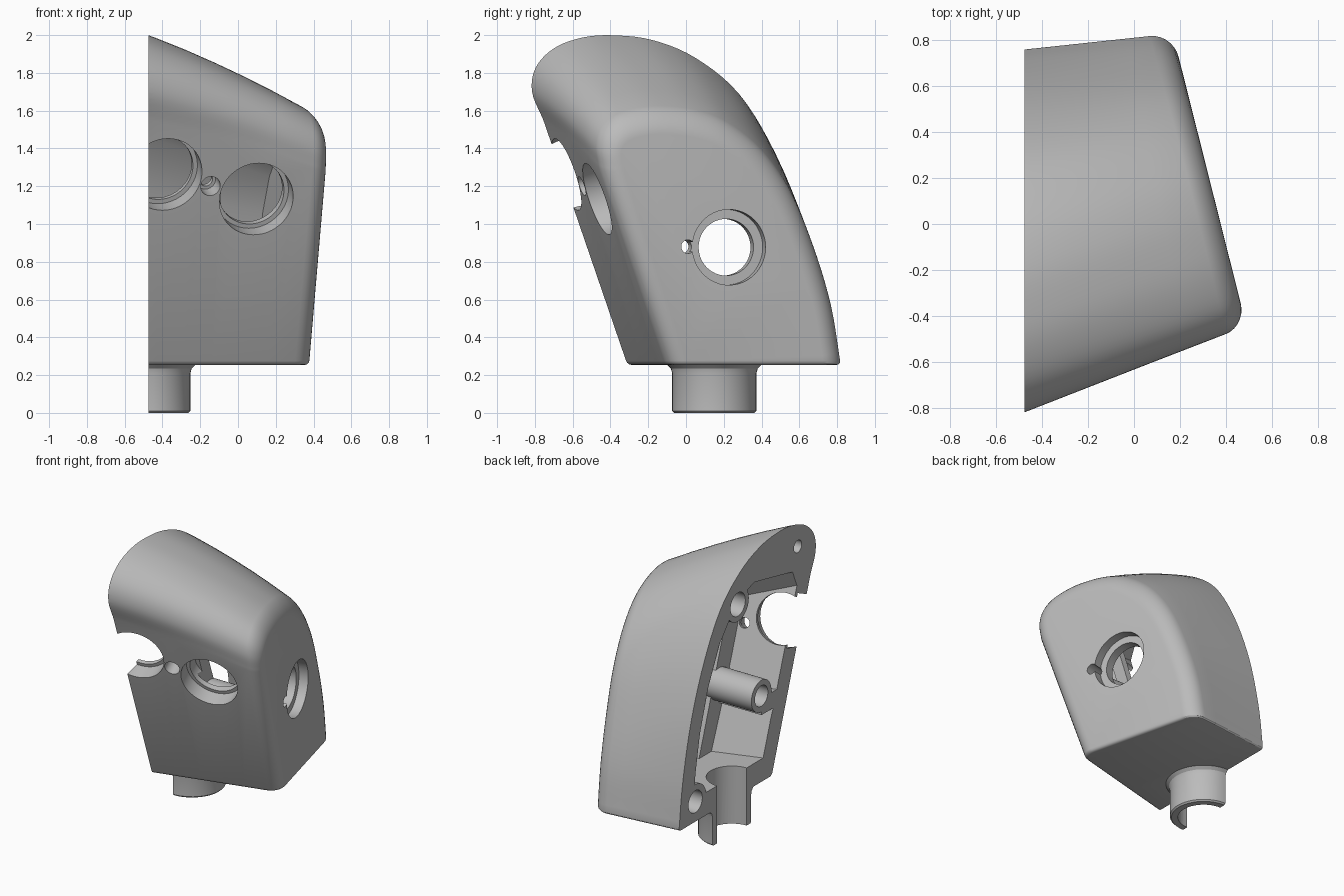
import bpy, bmesh, math
from mathutils import Vector, Matrix

if "Cube" in bpy.data.objects:
    bpy.data.objects.remove(bpy.data.objects["Cube"])

CUT_X = -0.475                      # flat open split plane
BASE = 0.254                        # underside of the housing

grey = bpy.data.materials.new("grey plastic")
grey.diffuse_color = (0.5, 0.5, 0.5, 1)
grey.use_nodes = True
grey.node_tree.nodes["Principled BSDF"].inputs["Base Color"].default_value = grey.diffuse_color


def new_object(name, bm):
    bmesh.ops.recalc_face_normals(bm, faces=bm.faces)
    mesh = bpy.data.meshes.new(name)
    bm.to_mesh(mesh)
    bm.free()
    mesh.materials.append(grey)
    ob = bpy.data.objects.new(name, mesh)
    bpy.context.collection.objects.link(ob)
    return ob


def combine(target, other, operation):
    """Apply a boolean and discard the helper."""
    mod = target.modifiers.new("boolean", 'BOOLEAN')
    mod.operation = operation
    mod.solver = 'EXACT'
    mod.object = other
    bpy.context.view_layer.objects.active = target
    bpy.ops.object.modifier_apply(modifier=mod.name)
    bpy.data.objects.remove(other)


def cylinder(name, point, direction, radius, start, end, sides=48):
    d = Vector(direction).normalized()
    bm = bmesh.new()
    m = Matrix.Translation(Vector(point) + d * (start + end) / 2) @ \
        d.to_track_quat('Z', 'Y').to_matrix().to_4x4()
    bmesh.ops.create_cone(bm, cap_ends=True, segments=sides, radius1=radius,
                          radius2=radius, depth=end - start, matrix=m)
    return new_object(name, bm)


def box(name, low, high, shear=0.0):
    """Box whose y position can lean with height."""
    low, high = Vector(low), Vector(high)
    bm = bmesh.new()
    bmesh.ops.create_cube(bm, size=1, matrix=Matrix.Translation((low + high) / 2)
                          @ Matrix.Diagonal((*(high - low), 1)))
    for v in bm.verts:
        v.co.y += shear * (v.co.z - BASE)
    return new_object(name, bm)


def smooth(points, steps=5):
    """Catmull-Rom curve through the points."""
    pts = [Vector(p) for p in points]
    pts = [2 * pts[0] - pts[1]] + pts + [2 * pts[-1] - pts[-2]]
    out = []
    for a, b, c, d in zip(pts, pts[1:], pts[2:], pts[3:]):
        for i in range(steps):
            t = i / steps
            out.append(0.5 * (2 * b + (c - a) * t + (2 * a - 5 * b + 4 * c - d) * t * t
                              + (3 * b - a - 3 * c + d) * t ** 3))
    return out + [pts[-2]]


def side_x(y):
    return 0.18 + (0.78 - y) * 0.252


def loft(inner, outer, inset, bulge=0.0, rounding=0.0):
    """Rings from the split-plane profile (y, z) to the slanted side plane,
    with a crown along the top and an optional rounded side edge."""
    n = len(inner)
    cols = []
    for i, (p, q) in enumerate(zip(inner, outer)):
        p3 = Vector((CUT_X, p[0], p[1]))
        q3 = Vector((side_x(q[0]) - inset, q[0], q[1]))
        w = min(1, max(0, (q[1] - .8) / .6))
        w = bulge * w * w * (3 - 2 * w)

        def at(t):
            return p3.lerp(q3, t) + Vector((0, 0, 4 * w * t * (1 - t)))
        if not rounding:
            cols.append([at(-.12), at(1)])
            continue
        # inward direction within the side plane
        if i in (0, n - 1):
            dy, dz = (1, 0) if i == 0 else (-1, 0)
        else:
            tan = (Vector(outer[i + 1]) - Vector(outer[i])).normalized() + \
                  (Vector(outer[i]) - Vector(outer[i - 1])).normalized()
            tan.normalize()
            dy, dz = tan.y, -tan.x
        b = q3 + Vector((-.252 * dy, dy, dz)) * rounding
        end = 1 - rounding / (q3 - p3).length
        a = at(end)
        col = [at(-.12 + (end + .12) * k / 6) for k in range(6)]
        for k in range(8):
            u = k / 7
            w0, w1, w2 = (1 - u) ** 2, 1.45 * u * (1 - u), u * u
            col.append((a * w0 + q3 * w1 + b * w2) / (w0 + w1 + w2))
        cols.append(col)
    bm = bmesh.new()
    rings = [[bm.verts.new(c[k]) for c in cols] for k in range(len(cols[0]))]
    for r, s in zip(rings, rings[1:]):
        for i in range(n):
            j = (i + 1) % n
            bm.faces.new((r[i], r[j], s[j], s[i]))
    bm.faces.new(rings[0])
    bm.faces.new(rings[-1])
    return bm


# Outer body: curved hood lofted between two profiles
split = [(-.755, 1.55), (-.815, 1.70), (-.795, 1.83), (-.70, 1.93), (-.56, 1.985),
         (-.40, 2.0), (-.18, 1.975), (.05, 1.88), (.28, 1.69), (.47, 1.38),
         (.62, 1.0), (.715, .6), (.76, BASE)]
side = [(-.43, 1.26), (-.443, 1.37), (-.42, 1.46), (-.35, 1.53), (-.23, 1.567),
        (-.09, 1.575), (.08, 1.552), (.24, 1.487), (.41, 1.35), (.56, 1.145),
        (.68, .87), (.775, .57), (.83, BASE)]
bm = loft([(-.31, BASE)] + smooth(split), [(-.085, BASE)] + smooth(side), 0, .024, .1)

# Small round along the base
bmesh.ops.recalc_face_normals(bm, faces=bm.faces)
base = [e for e in bm.edges if all(v.co.z < BASE + .005 for v in e.verts)
        and sum(abs(f.normal.z) > .9 for f in e.link_faces) == 1
        and any(v.co.x > CUT_X for v in e.verts)]
bmesh.ops.bevel(bm, geom=base, offset=.022, segments=3, profile=.5,
                affect='EDGES', clamp_overlap=False)
body = new_object("housing_half", bm)

# Neck tube with a small flare under the base
bm = bmesh.new()
ring = [(0, 0), (.213, 0), (.223, .01), (.223, .21), (.23, .235), (.252, BASE + .002),
        (.252, .30), (0, .30)]
vs = [bm.verts.new((CUT_X + r, .15, z)) for r, z in ring]
es = [bm.edges.new(p) for p in zip(vs, vs[1:])]
bmesh.ops.spin(bm, geom=vs + es, cent=(CUT_X, .15, 0), axis=(0, 0, 1),
               angle=math.tau, steps=48)
bmesh.ops.remove_doubles(bm, verts=bm.verts, dist=1e-4)
combine(body, new_object("neck", bm), 'UNION')

# Cavity, keeping solid screw bosses and ribs inside it
cav_split = [(-.21, .42), (-.60, 1.53), (-.55, 1.645), (-.11, 1.74), (.08, 1.68),
             (.28, 1.46), (.42, 1.18), (.51, .9), (.57, .6), (.59, .42)]
cav_side = [(.02, .42), (-.29, 1.26), (-.24, 1.35), (-.08, 1.42), (.12, 1.38),
            (.30, 1.25), (.44, 1.06), (.54, .82), (.62, .55), (.64, .42)]
cavity = new_object("cavity", loft(cav_split, cav_side, .135))
X = (1, 0, 0)
for y, z, r in [(-.19, .88, .115), (.08, 1.65, .125), (.57, .40, .125)]:
    combine(cavity, cylinder("boss", (CUT_X, y, z), X, r, -.3, 1.0), 'DIFFERENCE')
combine(cavity, box("boss_rib", (-.8, -.6, .74), (.6, -.19, .86)), 'DIFFERENCE')
combine(cavity, box("wall_rib", (-.135, -.4, .3), (-.09, .10, 1.9), -.345), 'DIFFERENCE')
combine(body, cavity, 'DIFFERENCE')

# Neck bore
combine(body, cylinder("neck_bore", (CUT_X, .15, 0), (0, 0, 1), .17, -.1, .46), 'DIFFERENCE')

# Screw holes in the split face: y, z, radius, depth
for y, z, r, depth in [(-.19, .88, .075, .4), (.08, 1.65, .085, .15),
                       (.57, .40, .08, .3), (-.61, 1.81, .045, .1)]:
    combine(body, cylinder("screw_hole", (CUT_X, y, z), X, r, -.2, depth, 32), 'DIFFERENCE')

# Stepped holes square to the front face: x, z, outer radius, inner radius
inward = (-.245, 1, .345)
for x, z, r1, r2 in [(.097, 1.132, .2, .176), (-.385, 1.262, .2, .176),
                     (-.145, 1.2, .053, .036)]:
    p = (x, -.31 + .245 * (x - CUT_X) - .345 * (z - .26), z)
    combine(body, cylinder("front_recess", p, inward, r1, -.15, .11), 'DIFFERENCE')
    combine(body, cylinder("front_hole", p, inward, r2, -.15, .2), 'DIFFERENCE')

# Stepped hole and pin hole square to the side face: y, z, radius, depth
for y, z, r, depth in [(.228, .877, .2, .065), (.228, .877, .15, .26),
                       (.01, .88, .036, .26)]:
    combine(body, cylinder("side_hole", (side_x(y), y, z), (-1, -.252, 0), r, -.15, depth),
            'DIFFERENCE')

# Trim everything to the split plane
combine(body, box("trim", (CUT_X - 4, -2, -1), (CUT_X, 2, 3)), 'DIFFERENCE')

bpy.ops.object.select_all(action='DESELECT')
body.select_set(True)
bpy.context.view_layer.objects.active = body
bpy.ops.object.shade_smooth_by_angle(angle=math.radians(30))
